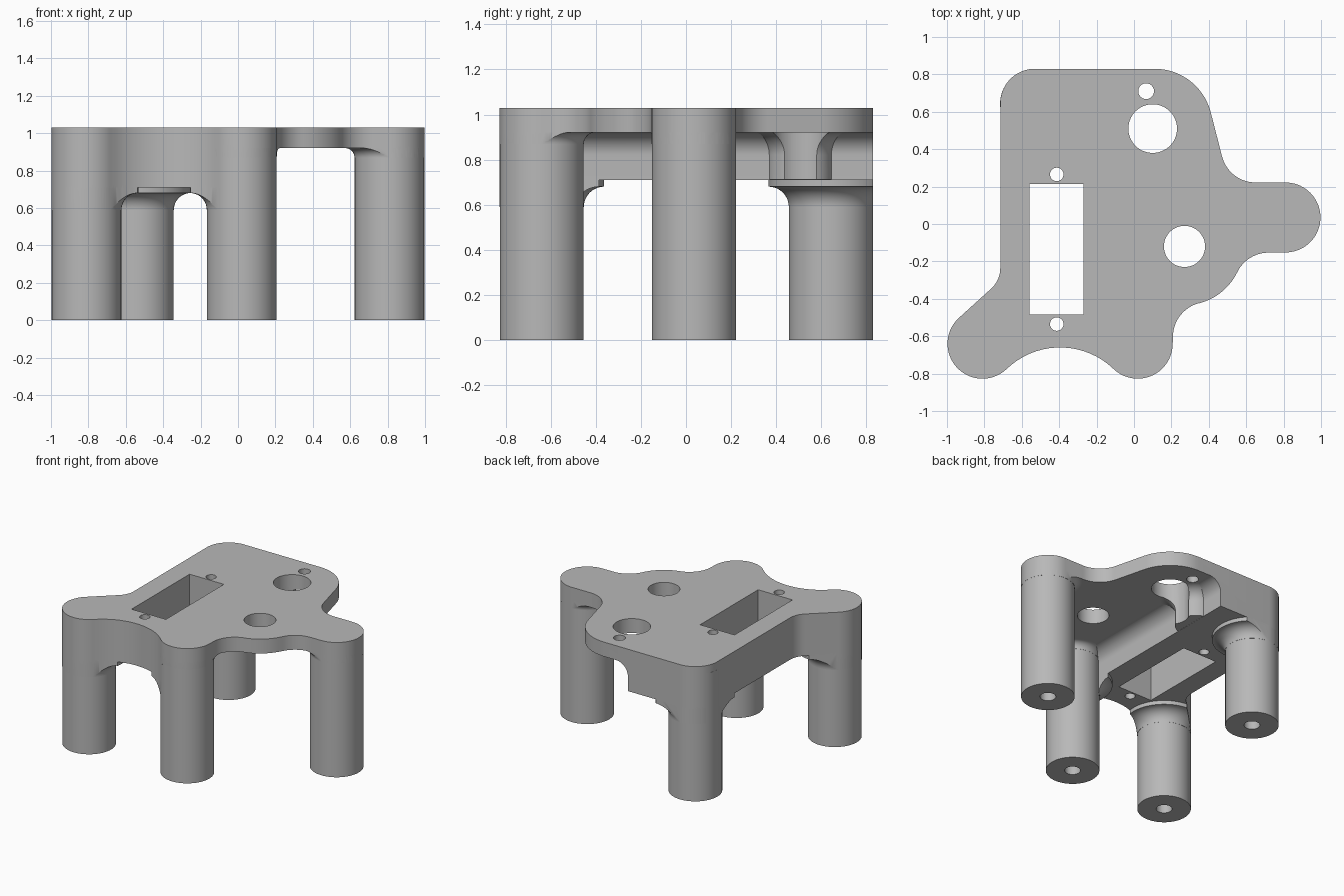
import bpy, bmesh
from math import radians, cos, sin, pi
from mathutils import Vector

if "Cube" in bpy.data.objects:
    bpy.data.objects.remove(bpy.data.objects["Cube"])

grey = bpy.data.materials.new("plain grey")
grey.use_nodes = True
grey.diffuse_color = (0.48, 0.48, 0.48, 1)
grey.node_tree.nodes["Principled BSDF"].inputs["Base Color"].default_value = (0.48, 0.48, 0.48, 1)

LEG_R = 0.187
TOP, THIN, THICK = 1.03, 0.92, 0.71
LEGS = {"front_right": (-0.81, -0.64), "front_left": (0.02, -0.64),
        "side_left": (0.81, 0.035), "back_right": (-0.53, 0.643)}


def arc(cx, cy, r, a0, a1):
    n = max(6, int(abs(a1 - a0) / 5))
    angles = [radians(a0 + (a1 - a0) * i / n) for i in range(n + 1)]
    return [(cx + r * cos(a), cy + r * sin(a)) for a in angles]


def finish(name, bm):
    bmesh.ops.remove_doubles(bm, verts=bm.verts, dist=1e-5)
    bmesh.ops.recalc_face_normals(bm, faces=bm.faces)
    mesh = bpy.data.meshes.new(name)
    bm.to_mesh(mesh)
    bm.free()
    mesh.materials.append(grey)
    obj = bpy.data.objects.new(name, mesh)
    bpy.context.collection.objects.link(obj)
    return obj


def extrude(name, points, direction):
    bm = bmesh.new()
    face = bm.faces.new([bm.verts.new(p) for p in points])
    result = bmesh.ops.extrude_face_region(bm, geom=[face], use_keep_orig=True)
    moved = [g for g in result["geom"] if isinstance(g, bmesh.types.BMVert)]
    bmesh.ops.translate(bm, verts=moved, vec=Vector(direction))
    return finish(name, bm)


def prism(name, points, z0, z1):
    return extrude(name, [(x, y, z0) for x, y in points], (0, 0, z1 - z0))


def lathe(name, centre, profile):
    # profile is (radius, height), starting and ending on the axis
    bm = bmesh.new()
    verts = [bm.verts.new((r, 0, z)) for r, z in profile]
    edges = [bm.edges.new(pair) for pair in zip(verts, verts[1:])]
    bmesh.ops.spin(bm, geom=verts + edges, cent=(0, 0, 0), axis=(0, 0, 1),
                   angle=2 * pi, steps=72)
    bmesh.ops.translate(bm, verts=bm.verts, vec=(*centre, 0))
    return finish(name, bm)


def cylinder(name, centre, r, z0, z1):
    return lathe(name, centre, [(0, z0), (r, z0), (r, z1), (0, z1)])


def flare(name, centre, r, fillet, z0, z1, z2):
    # straight column from z0, concave fillet ending at z1, rim up to z2
    curve = arc(r + fillet, z1 - fillet, fillet, 180, 90)
    start = [(0, z0)] + ([(r, z0)] if z0 < z1 - fillet else [])
    if z0 >= z1 - fillet:
        curve[0] = (r, z0)
    return lathe(name, centre, start + curve + [(r + fillet, z2), (0, z2)])


def boolean(obj, cutter, operation):
    mod = obj.modifiers.new("cut", "BOOLEAN")
    mod.operation, mod.solver, mod.object = operation, "EXACT", cutter
    bpy.context.view_layer.objects.active = obj
    bpy.ops.object.modifier_apply(modifier=mod.name)
    bpy.data.objects.remove(cutter)


# Plan outline, clockwise from the back right corner
outline = (arc(-0.53, 0.645, 0.185, 180, 90)
           + arc(0.11, 0.52, 0.31, 90, 15)
           + arc(0.65, 0.407, 0.185, 195, 270)
           + arc(*LEGS["side_left"], LEG_R, 90, -90)
           + arc(0.72, -0.34, LEG_R, 90, 154)
           + arc(0.27, -0.12, 0.314, -26, -75.5)
           + arc(0.395, -0.604, LEG_R, 104.5, 180)
           + arc(*LEGS["front_left"], LEG_R, 0, -133.9)
           + arc(-0.395, -1.072, 0.412, 46.1, 133.9)
           + arc(*LEGS["front_right"], LEG_R, -46.1, -228)
           + arc(-0.865, -0.235, 0.15, -48, 0))


def step_cutter():
    # Space below the thin half of the plate, with a filleted inner corner
    section = ([(-0.09, 0.4)] + arc(0.01, 0.82, 0.1, 180, 90)
               + [(1.3, THIN), (1.3, 0.4)])
    return extrude("step_cutter", [(x, -1.2, z) for x, z in section], (0, 2.4, 0))


def drill(obj, holes):
    for x, y, r in holes:
        boolean(obj, cylinder("drill", (x, y), r, 0.5, 1.2), "DIFFERENCE")


parts = []

# Top plate: thick on one side, thin on the other
plate = prism("top_plate", outline, THICK, TOP)
boolean(plate, step_cutter(), "DIFFERENCE")
window = [(-0.56, -0.485), (-0.56, 0.215), (-0.27, 0.215), (-0.27, -0.485)]
boolean(plate, prism("window_cutter", window, 0.5, 1.2), "DIFFERENCE")
big_hole = (0.1, 0.51, 0.13)
small_hole = (0.065, 0.71, 0.042)
drill(plate, [big_hole, small_hole, (0.27, -0.12, 0.11),
              (-0.413, 0.265, 0.036), (-0.413, -0.535, 0.036)])
parts.append(plate)

# Rounded boss on the step, notched by the large hole
boss = flare("step_boss", (-0.135, 0.507), 0.145, 0.1, THICK + 0.001, THIN, THIN + 0.02)
drill(boss, [big_hole, small_hole])
parts.append(boss)

# Legs with bored feet
for name, centre in LEGS.items():
    leg = cylinder(name + "_leg", centre, LEG_R - 0.001, 0, 0.97)
    boolean(leg, cylinder("bore", centre, 0.055, -0.1, 0.5), "DIFFERENCE")
    parts.append(leg)

# Filleted collars where legs meet the underside, trimmed to the outline
def collar(name, centre, fillet, z, rim):
    obj = flare(name, centre, LEG_R, fillet, z - fillet, z, rim)
    boolean(obj, prism("trim", outline, 0.3, 1.2), "INTERSECT")
    parts.append(obj)
    return obj


for name in ("front_right", "front_left", "back_right"):
    low = collar(name + "_collar", LEGS[name], 0.09, 0.68, THICK + 0.01)
    if name == "front_left":
        boolean(low, step_cutter(), "DIFFERENCE")
for name in ("front_left", "side_left"):
    collar(name + "_upper_collar", LEGS[name], 0.05, THIN, THIN + 0.01)

# Smooth curved walls, keep edges sharp
bpy.ops.object.select_all(action="DESELECT")
for obj in parts:
    obj.select_set(True)
bpy.context.view_layer.objects.active = plate
bpy.ops.object.shade_smooth_by_angle(angle=radians(30))
